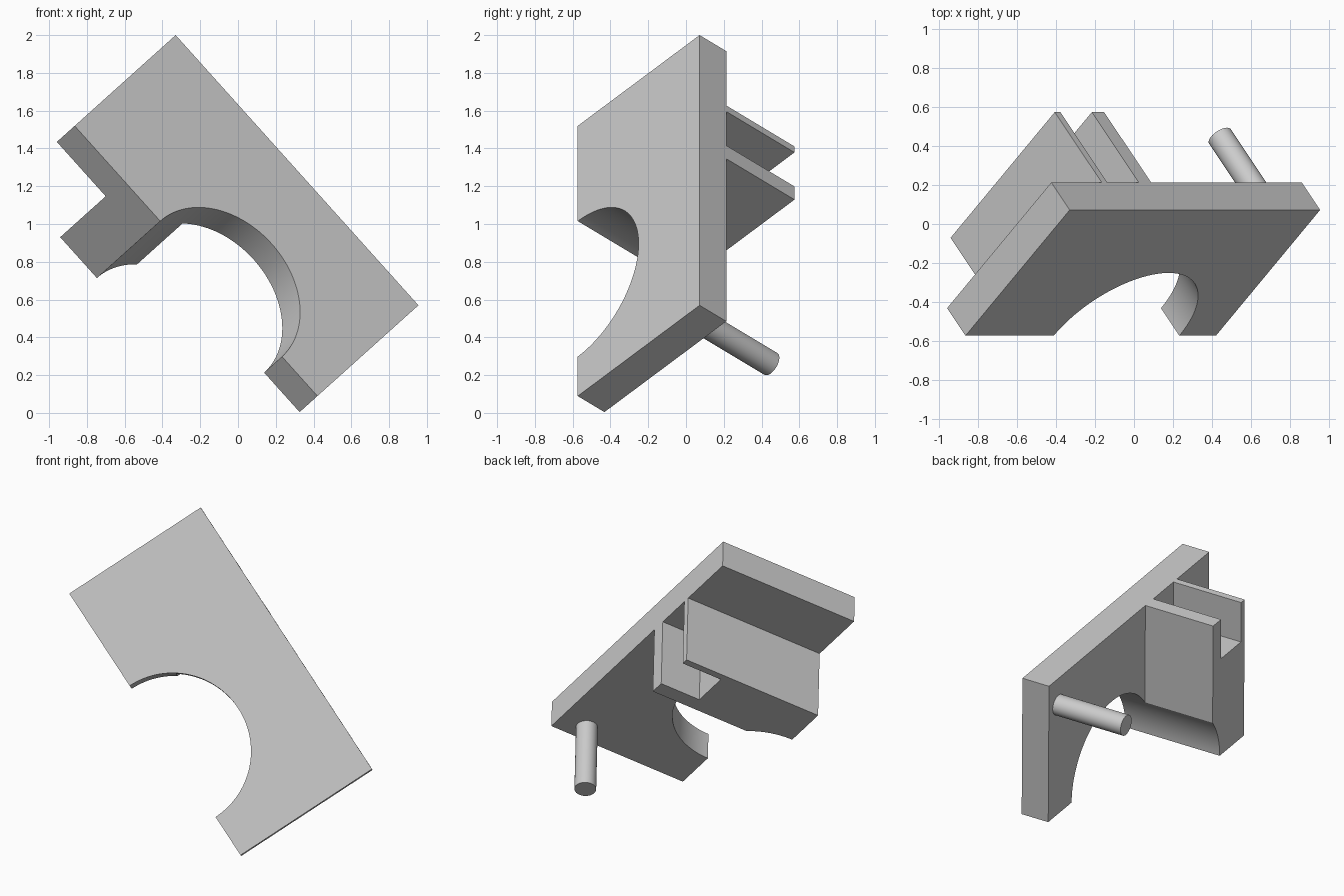
import bpy, bmesh, math
from mathutils import Matrix, Vector

cube = bpy.data.objects.get("Cube")
if cube:
    bpy.data.objects.remove(cube)

# Single grey material
grey = bpy.data.materials.new("light_grey")
grey.use_nodes = True
grey.diffuse_color = (0.6, 0.6, 0.6, 1)
grey.node_tree.nodes["Principled BSDF"].inputs["Base Color"].default_value = (0.6, 0.6, 0.6, 1)

# Tilted frame: x along the plate, y across it, z through its thickness
along = Vector((1.285, 0, -1.43)).normalized()
across = Vector((-0.535, -0.645, -0.48))
across = (across - along * across.dot(along)).normalized()
through = along.cross(across)
frame = Matrix((along, across, through)).transposed().to_4x4()
frame.translation = (-0.33, 0.072, 2.0)

LENGTH, WIDTH, THICK, DEPTH = 1.923, 0.966, 0.19, 0.675
CENTRE, RADIUS = 1.16, 0.482


def arc(start, end, steps):
    """Points on the rim of the round cutout, angles in radians."""
    angles = [start + (end - start) * i / steps for i in range(steps + 1)]
    return [(CENTRE + RADIUS * math.cos(a), WIDTH + RADIUS * math.sin(a)) for a in angles]


def extrude_profile(name, points, low, high):
    """Closed outline in the plate plane, extruded through the thickness."""
    bm = bmesh.new()
    face = bm.faces.new([bm.verts.new((x, y, low)) for x, y in points])
    result = bmesh.ops.extrude_face_region(bm, geom=[face])
    moved = [g for g in result["geom"] if isinstance(g, bmesh.types.BMVert)]
    bmesh.ops.translate(bm, verts=moved, vec=(0, 0, high - low))
    bmesh.ops.recalc_face_normals(bm, faces=bm.faces)
    return finish(name, bm)


def finish(name, bm):
    mesh = bpy.data.meshes.new(name)
    bm.to_mesh(mesh)
    bm.free()
    mesh.materials.append(grey)
    obj = bpy.data.objects.new(name, mesh)
    obj.matrix_world = frame
    bpy.context.collection.objects.link(obj)
    bpy.ops.object.select_all(action="DESELECT")
    obj.select_set(True)
    bpy.context.view_layer.objects.active = obj
    bpy.ops.object.shade_smooth_by_angle(angle=math.radians(30))
    return obj


# Plate with a half-round cutout in its lower edge
plate = [(0, 0), (LENGTH, 0), (LENGTH, WIDTH)] + arc(0, -math.pi, 64) + [(0, WIDTH)]
extrude_profile("plate", plate, 0, THICK)

# Slotted block behind the plate, its corner trimmed by the same round cutout
left, slot_left, slot_right, right, slot_depth = 0.387, 0.43, 0.672, 0.766, 0.28
trim = -math.acos((right - CENTRE) / RADIUS)
block = [(left, 0), (slot_left, 0), (slot_left, slot_depth), (slot_right, slot_depth),
         (slot_right, 0), (right, 0)] + arc(trim, -math.pi, 16) + [(left, WIDTH)]
extrude_profile("slotted_block", block, THICK, DEPTH)

# Round pin near the far end
bm = bmesh.new()
pin_low = THICK - 0.03
bmesh.ops.create_cone(bm, cap_ends=True, segments=48, radius1=0.067, radius2=0.067,
                      depth=DEPTH - pin_low,
                      matrix=Matrix.Translation((1.81, 0.187, (DEPTH + pin_low) / 2)))
finish("pin", bm)
